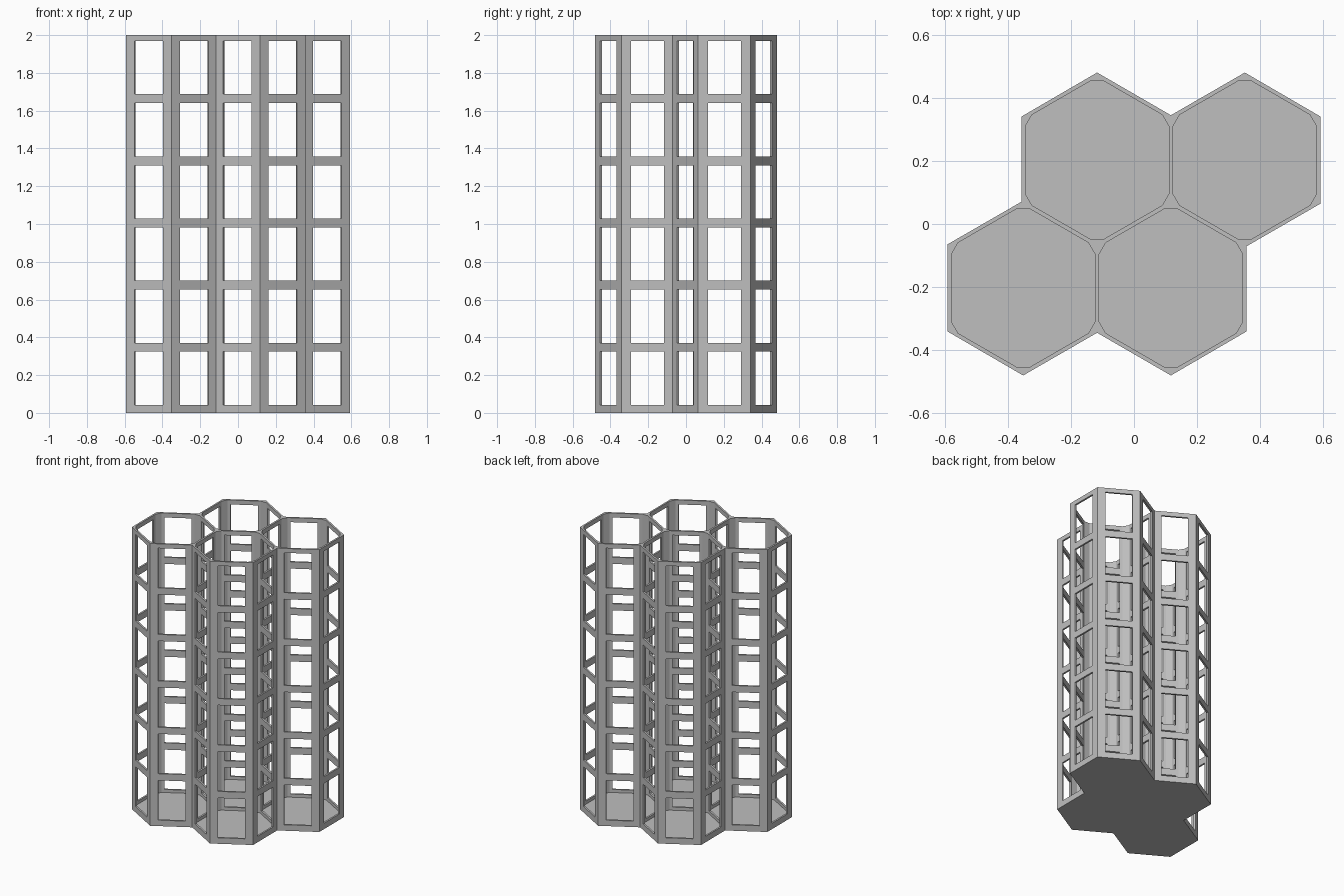
import bpy, bmesh
from math import cos, sin, pi, radians
from mathutils import Matrix, Vector

if "Cube" in bpy.data.objects:
    bpy.data.objects.remove(bpy.data.objects["Cube"])

HEIGHT, FLOOR = 2.0, 0.02
PITCH = 0.469                      # distance between cell centres
ROW = PITCH * sin(pi / 3) / 2      # half the row spacing
CENTRES = [Vector(c) for c in ((-0.75 * PITCH, -ROW), (0.25 * PITCH, -ROW),
                               (-0.25 * PITCH, ROW), (0.75 * PITCH, ROW))]
LEVELS = 6
WINDOW_W, WINDOW_H, SILL, STEP = 0.175, 0.282, 0.042, 0.329

grey = bpy.data.materials.new("plain grey")
grey.use_nodes = True
colour = (0.52, 0.52, 0.52, 1)
grey.diffuse_color = colour
grey.node_tree.nodes["Principled BSDF"].inputs["Base Color"].default_value = colour


def make_object(name, bm):
    bmesh.ops.recalc_face_normals(bm, faces=bm.faces)
    mesh = bpy.data.meshes.new(name)
    bm.to_mesh(mesh)
    bm.free()
    mesh.materials.append(grey)
    obj = bpy.data.objects.new(name, mesh)
    bpy.context.collection.objects.link(obj)
    return obj


def add_prism(bm, points, z0, z1):
    low = [bm.verts.new((x, y, z0)) for x, y in points]
    high = [bm.verts.new((x, y, z1)) for x, y in points]
    bm.faces.new(low[::-1])
    bm.faces.new(high)
    for i in range(len(low)):
        j = (i + 1) % len(low)
        bm.faces.new((low[i], low[j], high[j], high[i]))


# Solid block: outline of the four joined hexagons, second half by point symmetry
half = [(-0.357, 0.071), (-0.592, -0.0645), (-0.592, -0.3415), (-0.352, -0.481),
        (-0.1172, -0.3455), (0.1172, -0.481), (0.357, -0.3415)]
outline = half + [(-x, -y) for x, y in half]
bm = bmesh.new()
add_prism(bm, outline, 0, HEIGHT)
frame = make_object("hexagonal_cell_frame", bm)

# Cell hollows: hexagons with clipped corners, open at the top
bm = bmesh.new()
for c in CENTRES:
    ring = []
    for k in range(6):
        a = radians(30 + 60 * k)
        out, side = Vector((cos(a), sin(a))), Vector((-sin(a), cos(a)))
        ring += [c + out * 0.251 - side * 0.021, c + out * 0.251 + side * 0.021]
    add_prism(bm, ring, FLOOR, HEIGHT + 0.1)
hollows = make_object("hollow_cutter", bm)

# Window openings: one column per wall, shared walls counted once
walls = {}
for c in CENTRES:
    for k in range(6):
        a = radians(60 * k)
        p = c + Vector((cos(a), sin(a))) * PITCH / 2
        if all((p - q).length > 0.01 for q, _ in walls.values()):
            walls[len(walls)] = (p, a)
bm = bmesh.new()
for p, a in walls.values():
    for level in range(LEVELS):
        z = SILL + WINDOW_H / 2 + STEP * level
        bmesh.ops.create_cube(bm, size=1, matrix=Matrix.Translation((p.x, p.y, z))
                              @ Matrix.Rotation(a, 4, "Z")
                              @ Matrix.Diagonal((0.04, WINDOW_W, WINDOW_H, 1)))
windows = make_object("window_cutter", bm)

# Cut the hollows, then the windows
bpy.context.view_layer.objects.active = frame
for cutter in (hollows, windows):
    cutter.hide_render = True
    mod = frame.modifiers.new(cutter.name, "BOOLEAN")
    mod.operation = "DIFFERENCE"
    mod.solver = "EXACT"
    mod.object = cutter
    bpy.ops.object.modifier_apply(modifier=mod.name)
    bpy.data.objects.remove(cutter)
